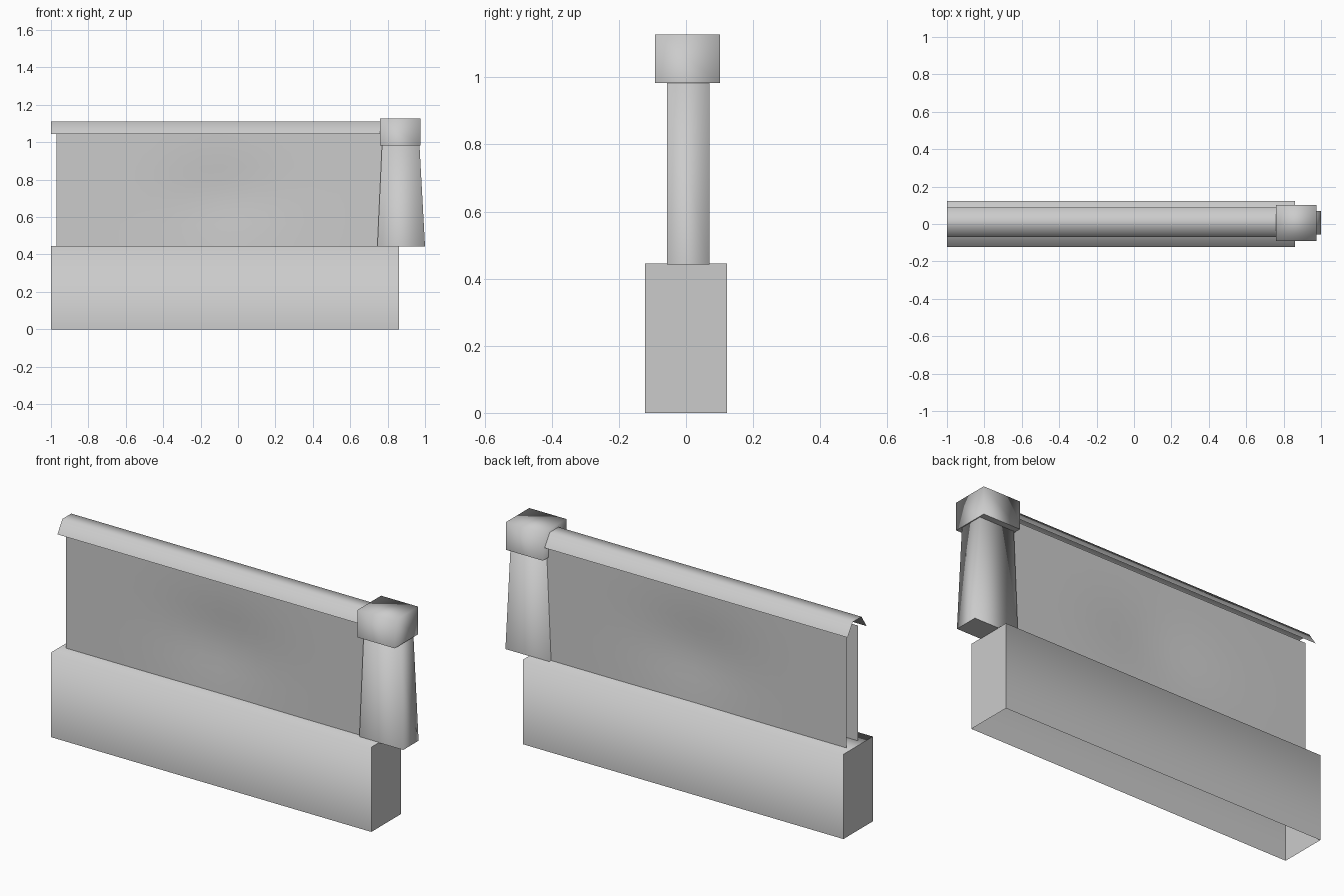
import bpy
import bmesh
import math

old = bpy.data.objects.get("Cube")
if old:
    bpy.data.objects.remove(old, do_unlink=True)

# Single stone colour
stone = bpy.data.materials.new("light grey stone")
stone.use_nodes = True
GREY = (0.6, 0.6, 0.6, 1)
stone.diffuse_color = GREY
stone.node_tree.nodes["Principled BSDF"].inputs["Base Color"].default_value = GREY


def finish(name, bm, sharp=lambda edge: False):
    """Smooth all faces, crease the chosen edges and make the object."""
    for face in bm.faces:
        face.smooth = True
    for edge in bm.edges:
        edge.smooth = not sharp(edge)
    mesh = bpy.data.meshes.new(name)
    bm.to_mesh(mesh)
    bm.free()
    mesh.materials.append(stone)
    obj = bpy.data.objects.new(name, mesh)
    bpy.context.collection.objects.link(obj)
    return obj


def extrude_profile(name, profile, x0, x1, ends):
    """Run an open (y, z) profile along x, with optional flat ends."""
    bm = bmesh.new()
    rows = [[bm.verts.new((x, y, z)) for y, z in profile] for x in (x0, x1)]
    for i in range(len(profile) - 1):
        bm.faces.new((rows[0][i], rows[1][i], rows[1][i + 1], rows[0][i + 1]))
    if ends:
        bm.faces.new(rows[0])
        bm.faces.new(reversed(rows[1]))
    bm.normal_update()
    return finish(name, bm, lambda e: abs(e.verts[0].co.x - e.verts[1].co.x) < 0.001)


def block(name, y, z, bottom_x, top_x):
    """Box whose bottom and top may differ in x."""
    bm = bmesh.new()
    bmesh.ops.create_cube(bm, size=1)
    for v in bm.verts:
        xs = top_x if v.co.z > 0 else bottom_x
        v.co = (xs[v.co.x > 0], y[v.co.y > 0], z[v.co.z > 0])
    low = z[0] + 0.001
    return finish(name, bm, lambda e: all(v.co.z < low for v in e.verts))


def panel(name, y, inward):
    """Thin wall sheet with a shallow hollow in the middle."""
    x0, x1, z0, z1 = -0.97, 0.8, 0.44, 1.05
    bm = bmesh.new()
    bmesh.ops.create_grid(bm, x_segments=16, y_segments=10, size=0.5)
    for v in bm.verts:
        x = x0 + (v.co.x + 0.5) * (x1 - x0)
        z = z0 + (v.co.y + 0.5) * (z1 - z0)
        hollow = math.exp(-((x + 0.08) / 0.3) ** 2 - ((z - 0.71) / 0.2) ** 2)
        v.co = (x, y + inward * 0.02 * hollow, z)
    if inward < 0:
        bmesh.ops.reverse_faces(bm, faces=bm.faces)
    bm.normal_update()
    return finish(name, bm)


# Plinth, open underneath
extrude_profile("plinth", [(-0.122, 0), (-0.122, 0.445), (0.122, 0.445), (0.122, 0)],
                -1, 0.86, True)

# Two wall sheets, open at the free end
panel("front_panel", -0.042, 1)
panel("back_panel", 0.055, -1)

# Coping along the top, open underneath and at the ends
extrude_profile("coping", [(-0.07, 1.045), (-0.028, 1.11), (0.045, 1.11), (0.088, 1.045)],
                -1, 0.8, False)

# Tapered end post and its cap block
block("post", (-0.057, 0.07), (0.443, 0.99), (0.745, 1.0), (0.77, 0.97))
block("post_cap", (-0.092, 0.102), (0.983, 1.128), (0.76, 0.975), (0.76, 0.975))
